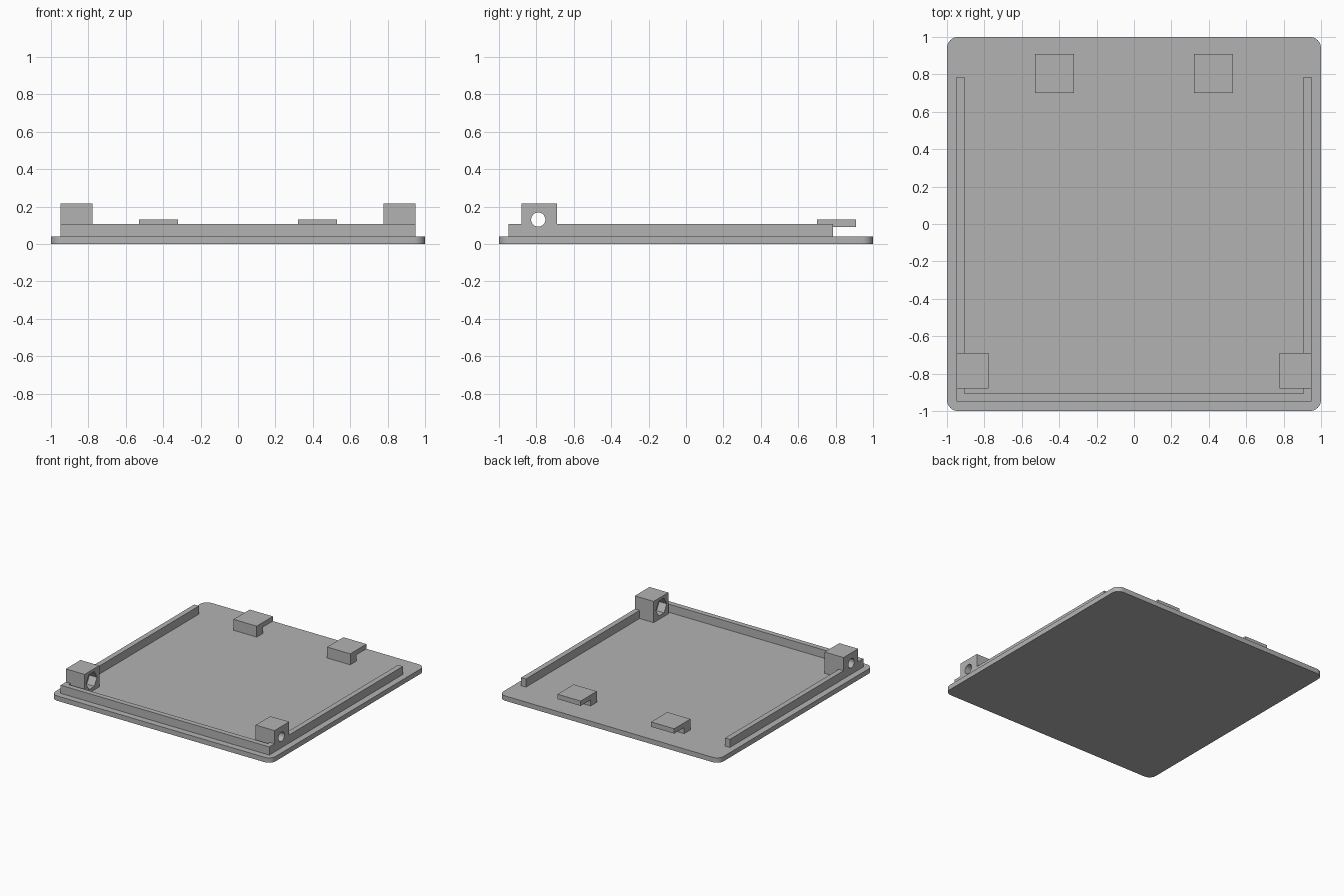
import bpy
import bmesh
from math import radians, pi, cos, sin
from mathutils import Matrix

cube = bpy.data.objects.get("Cube")
if cube:
    bpy.data.objects.remove(cube, do_unlink=True)

grey = bpy.data.materials.new("plain grey")
grey.use_nodes = True
colour = (0.45, 0.45, 0.45, 1)
grey.diffuse_color = colour
grey.node_tree.nodes["Principled BSDF"].inputs["Base Color"].default_value = colour

BASE_TOP = 0.04
RAIL_TOP = 0.107
EDGE = 0.948      # outer face of the rails
INNER = 0.905     # inner face of the rails
LUG_Y = (-0.88, -0.69)
HOLE_Y, HOLE_Z = -0.79, 0.13


def finish(name, bm):
    bmesh.ops.recalc_face_normals(bm, faces=bm.faces)
    mesh = bpy.data.meshes.new(name)
    bm.to_mesh(mesh)
    bm.free()
    mesh.materials.append(grey)
    obj = bpy.data.objects.new(name, mesh)
    bpy.context.collection.objects.link(obj)
    return obj


def prism(name, outline, depth):
    """Extrude a closed 3D outline along the depth vector."""
    bm = bmesh.new()
    face = bm.faces.new([bm.verts.new(p) for p in outline])
    new = bmesh.ops.extrude_face_region(bm, geom=[face], use_keep_orig=True)["geom"]
    verts = [g for g in new if isinstance(g, bmesh.types.BMVert)]
    bmesh.ops.translate(bm, verts=verts, vec=depth)
    return finish(name, bm)


def box(name, xs, ys, zs):
    x0, x1 = sorted(xs)
    outline = [(x0, ys[0], zs[0]), (x1, ys[0], zs[0]), (x1, ys[1], zs[0]), (x0, ys[1], zs[0])]
    return prism(name, outline, (0, 0, zs[1] - zs[0]))


def smooth(obj):
    bpy.ops.object.select_all(action="DESELECT")
    obj.select_set(True)
    bpy.context.view_layer.objects.active = obj
    bpy.ops.object.shade_smooth_by_angle(angle=radians(30))


def bore(obj, radius, sides, x0, x1):
    """Cut a hole along x through the lug."""
    bm = bmesh.new()
    place = Matrix.Translation(((x0 + x1) / 2, HOLE_Y, HOLE_Z)) @ Matrix.Rotation(pi / 2, 4, "Y")
    bmesh.ops.create_cone(bm, cap_ends=True, segments=sides, radius1=radius,
                          radius2=radius, depth=abs(x1 - x0), matrix=place)
    cutter = finish("bore_cutter", bm)
    cutter.hide_render = True
    mod = obj.modifiers.new("bore", "BOOLEAN")
    mod.operation, mod.solver, mod.object = "DIFFERENCE", "EXACT", cutter
    bpy.context.view_layer.objects.active = obj
    bpy.ops.object.modifier_apply(modifier=mod.name)
    bpy.data.objects.remove(cutter, do_unlink=True)


# Base plate with rounded corners
R, STEPS = 0.06, 8
corners = [(1, 1), (-1, 1), (-1, -1), (1, -1)]
outline = []
for i, (sx, sy) in enumerate(corners):
    for k in range(STEPS + 1):
        a = pi / 2 * (i + k / STEPS)
        outline.append((sx * (1 - R) + R * cos(a), sy * (1 - R) + R * sin(a), 0))
smooth(prism("base_plate", outline, (0, 0, BASE_TOP)))

# Front rail
rail_z = (BASE_TOP, RAIL_TOP)
front = [(-EDGE, -EDGE), (EDGE, -EDGE), (EDGE, LUG_Y[0]), (INNER, LUG_Y[0]), (INNER, -INNER),
         (-INNER, -INNER), (-INNER, LUG_Y[0]), (-EDGE, LUG_Y[0])]
prism("front_rail", [(x, y, BASE_TOP) for x, y in front], (0, 0, RAIL_TOP - BASE_TOP))

for side, s in (("left", 1), ("right", -1)):
    # Side rail
    box(f"{side}_rail", (s * INNER, s * EDGE), (LUG_Y[1], 0.785), rail_z)

    # Hinge lug: round hole with a hexagonal nut recess on the inner face
    lug = box(f"{side}_hinge_lug", (s * 0.777, s * EDGE), LUG_Y, (BASE_TOP, 0.215))
    bore(lug, 0.038, 32, s * 0.7, s * 1.1)
    bore(lug, 0.07, 6, s * 0.7, s * 0.845)
    smooth(lug)

    # Hooked clip at the back
    hook = [(0.7, BASE_TOP), (0.78, BASE_TOP), (0.78, 0.09), (0.91, 0.09), (0.91, 0.13), (0.7, 0.13)]
    prism(f"{side}_clip", [(s * 0.32, y, z) for y, z in hook], (s * 0.21, 0, 0))
